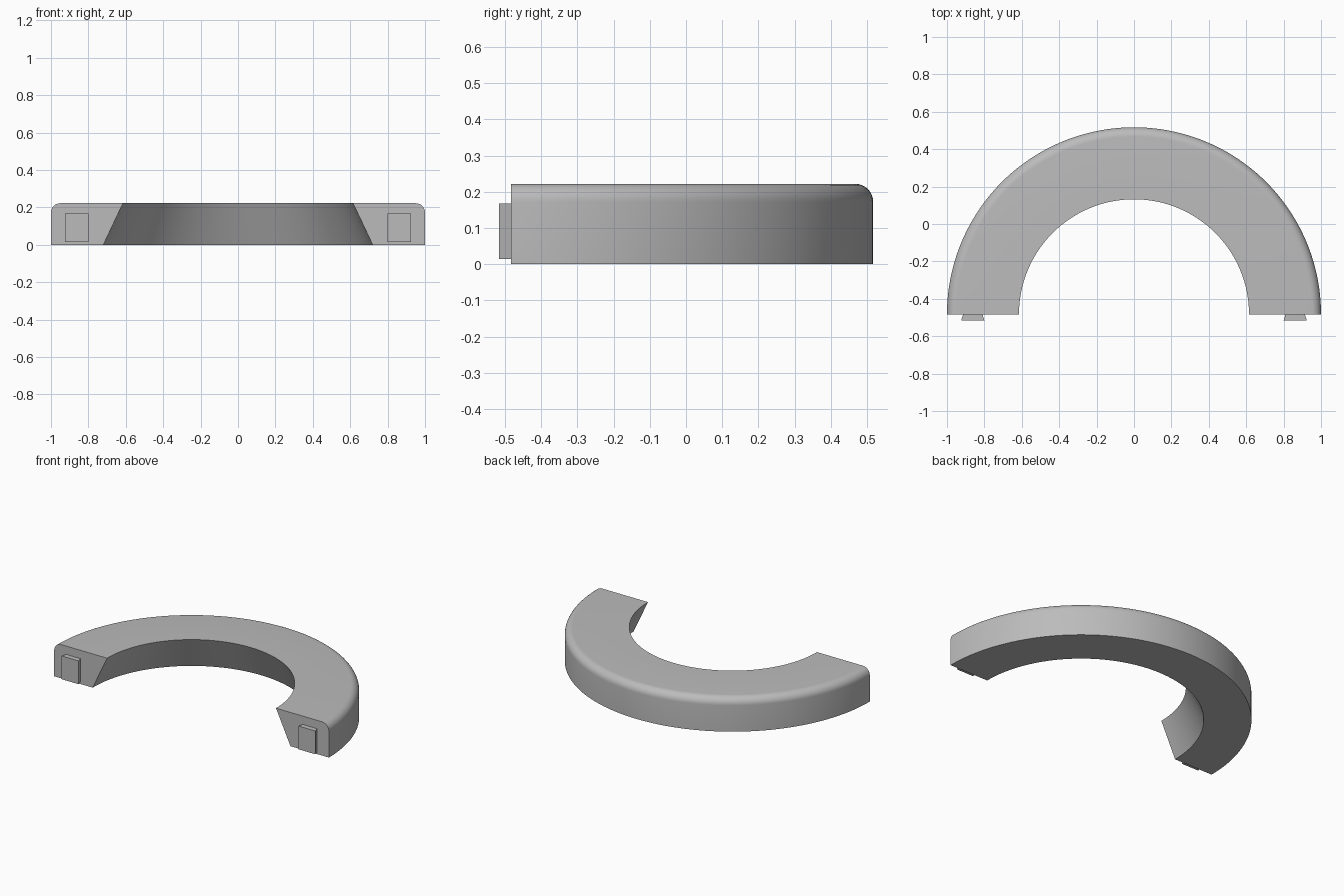
import bpy, bmesh, math

cube = bpy.data.objects.get("Cube")
if cube:
    bpy.data.objects.remove(cube, do_unlink=True)

CENTRE_Y = -0.483
HEIGHT = 0.222
FILLET = 0.05
STEPS = 96

grey = bpy.data.materials.new("plain grey")
grey.use_nodes = True
colour = (0.5, 0.5, 0.5, 1)
grey.diffuse_color = colour
grey.node_tree.nodes["Principled BSDF"].inputs["Base Color"].default_value = colour


def finish(name, bm):
    bmesh.ops.recalc_face_normals(bm, faces=bm.faces)
    mesh = bpy.data.meshes.new(name)
    bm.to_mesh(mesh)
    bm.free()
    mesh.materials.append(grey)
    obj = bpy.data.objects.new(name, mesh)
    bpy.context.collection.objects.link(obj)
    return obj


# Half ring: sloped inner wall, rounded outer top edge
profile = [(0.615, HEIGHT), (0.72, 0), (1, 0)]
for i in range(9):
    a = math.pi / 2 * i / 8
    profile.append((1 - FILLET + FILLET * math.cos(a), HEIGHT - FILLET + FILLET * math.sin(a)))

bm = bmesh.new()
rings = []
for s in range(STEPS + 1):
    a = math.pi * s / STEPS
    rings.append([bm.verts.new((r * math.cos(a), CENTRE_Y + r * math.sin(a), z)) for r, z in profile])
for a, b in zip(rings, rings[1:]):
    for i in range(len(profile)):
        j = (i + 1) % len(profile)
        bm.faces.new((a[i], a[j], b[j], b[i]))
bm.faces.new(rings[0])
bm.faces.new(rings[-1])
ring = finish("half_ring", bm)
bpy.ops.object.select_all(action='DESELECT')
ring.select_set(True)
bpy.context.view_layer.objects.active = ring
bpy.ops.object.shade_smooth_by_angle(angle=math.radians(30))


# Dovetail tabs on the two cut ends, wider at the tip
def dovetail(name, side):
    bm = bmesh.new()
    bmesh.ops.create_cube(bm, size=1)
    for v in bm.verts:
        tip = v.co.y < 0
        half = 0.062 if tip else 0.052
        v.co.x = side * 0.862 + math.copysign(half, v.co.x)
        v.co.y = -0.516 if tip else CENTRE_Y
        v.co.z = 0.167 if v.co.z > 0 else 0.014
    return finish(name, bm)


dovetail("left_tab", 1)
dovetail("right_tab", -1)
